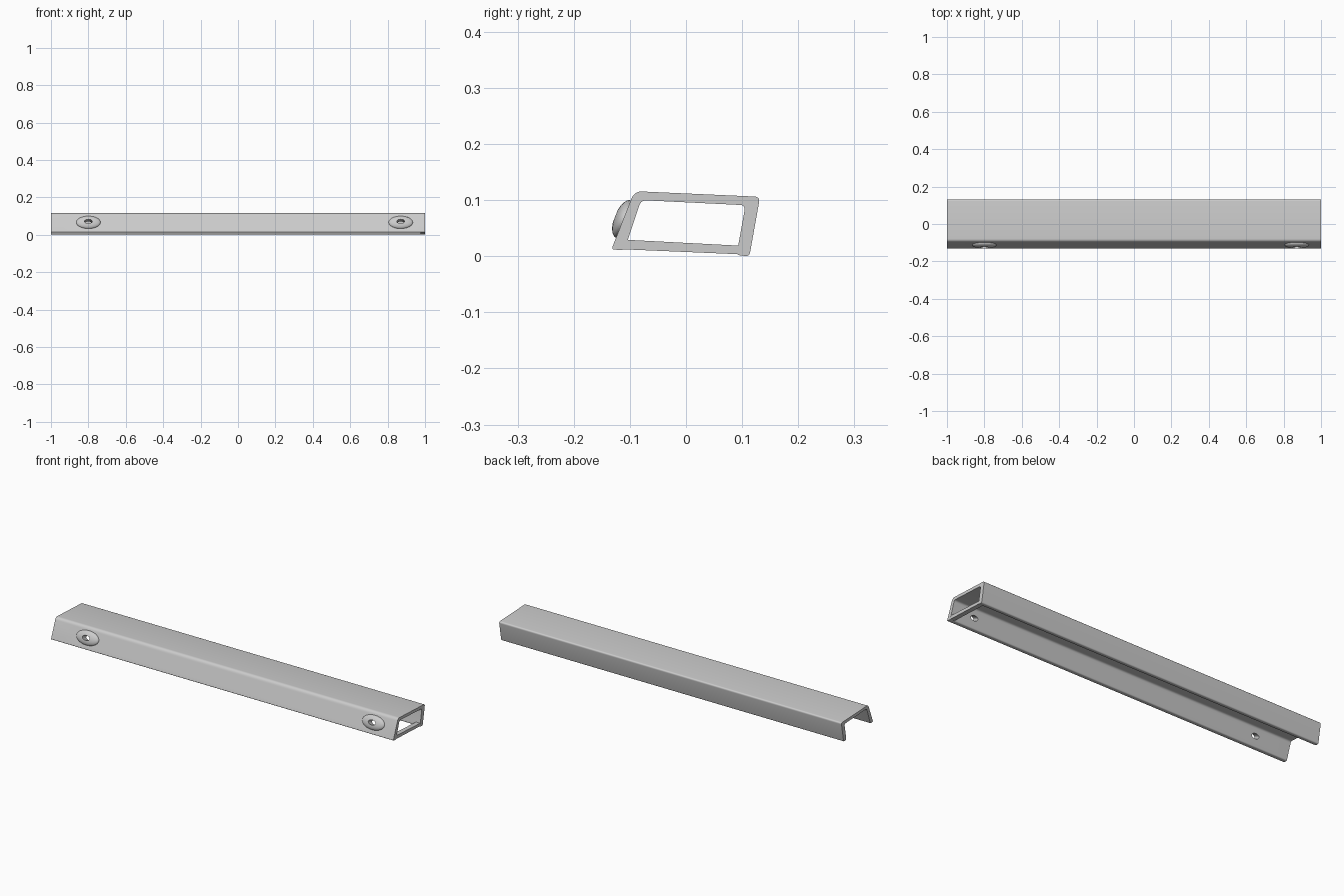
import bpy, bmesh
from math import atan2
from mathutils import Vector, Matrix

if "Cube" in bpy.data.objects:
    bpy.data.objects.remove(bpy.data.objects["Cube"])

grey = bpy.data.materials.new("light_grey")
grey.use_nodes = True
colour = (0.6, 0.6, 0.6, 1)
grey.diffuse_color = colour
grey.node_tree.nodes["Principled BSDF"].inputs["Base Color"].default_value = colour


def add_object(name, bm):
    bmesh.ops.recalc_face_normals(bm, faces=bm.faces)
    mesh = bpy.data.meshes.new(name)
    bm.to_mesh(mesh)
    bm.free()
    mesh.materials.append(grey)
    ob = bpy.data.objects.new(name, mesh)
    bpy.context.collection.objects.link(ob)
    return ob


def rounded(points, steps=5):
    """Round each (y, z, radius) corner with a short curve."""
    result = []
    for i, (y, z, r) in enumerate(points):
        p = Vector((y, z))
        a = Vector(points[i - 1][:2]) - p
        b = Vector(points[(i + 1) % len(points)][:2]) - p
        start, end = p + a.normalized() * r, p + b.normalized() * r
        for k in range(steps + 1):
            t = k / steps
            result.append(start * (1 - t) ** 2 + p * 2 * t * (1 - t) + end * t * t)
    return result


def extrusion(name, points, x0, x1):
    """Closed solid: two end caps joined by a band of quads."""
    bm = bmesh.new()
    outline = rounded(points)
    first, last = [[bm.verts.new((x, *p)) for p in outline] for x in (x0, x1)]
    bm.faces.new(first)
    bm.faces.new(last[::-1])
    for i in range(len(outline)):
        bm.faces.new((first[i - 1], last[i - 1], last[i], first[i]))
    return add_object(name, bm)


def combine(target, other, operation):
    bpy.context.view_layer.objects.active = target
    mod = target.modifiers.new(operation.lower(), "BOOLEAN")
    mod.operation, mod.object, mod.solver = operation, other, "EXACT"
    bpy.ops.object.modifier_apply(modifier=mod.name)
    bpy.data.objects.remove(other)


# Open-bottomed channel with a sloping front wall
channel = extrusion("channel", [
    (-0.133, 0.012, 0.006), (-0.092, 0.116, 0.014), (0.132, 0.106, 0.010),
    (0.113, 0.000, 0.007), (0.090, 0.002, 0.007), (0.106, 0.091, 0.010),
    (-0.080, 0.100, 0.010), (-0.110, 0.011, 0.006)], -1, 1)

# Narrow bridge that closes the bottom of one end
bridge = extrusion("end_bridge", [
    (-0.126, 0.013, 0.003), (-0.119, 0.030, 0.003),
    (0.112, 0.018, 0.003), (0.109, 0.003, 0.003)], 0.975, 0.9995)
combine(channel, bridge, "UNION")

# Raised oval bosses with screw holes through the front wall
tilt = Matrix.Rotation(-atan2(0.041, 0.104), 4, "X")
for x in (-0.80, 0.87):
    place = Matrix.Translation((x, -0.111, 0.066)) @ tilt
    bm = bmesh.new()
    bmesh.ops.create_uvsphere(bm, u_segments=32, v_segments=16, radius=1,
                              matrix=place @ Matrix.Diagonal((0.065, 0.017, 0.036, 1)))
    combine(channel, add_object("boss", bm), "UNION")
    bm = bmesh.new()
    bmesh.ops.create_cone(bm, cap_ends=True, segments=28, radius1=1, radius2=1, depth=1,
                          matrix=place @ Matrix.Diagonal((0.021, 0.1, 0.012, 1))
                          @ Matrix.Rotation(1.5708, 4, "X"))
    combine(channel, add_object("hole_cutter", bm), "DIFFERENCE")

bpy.ops.object.select_all(action="DESELECT")
channel.select_set(True)
bpy.context.view_layer.objects.active = channel
bpy.ops.object.shade_smooth_by_angle(angle=0.6)
